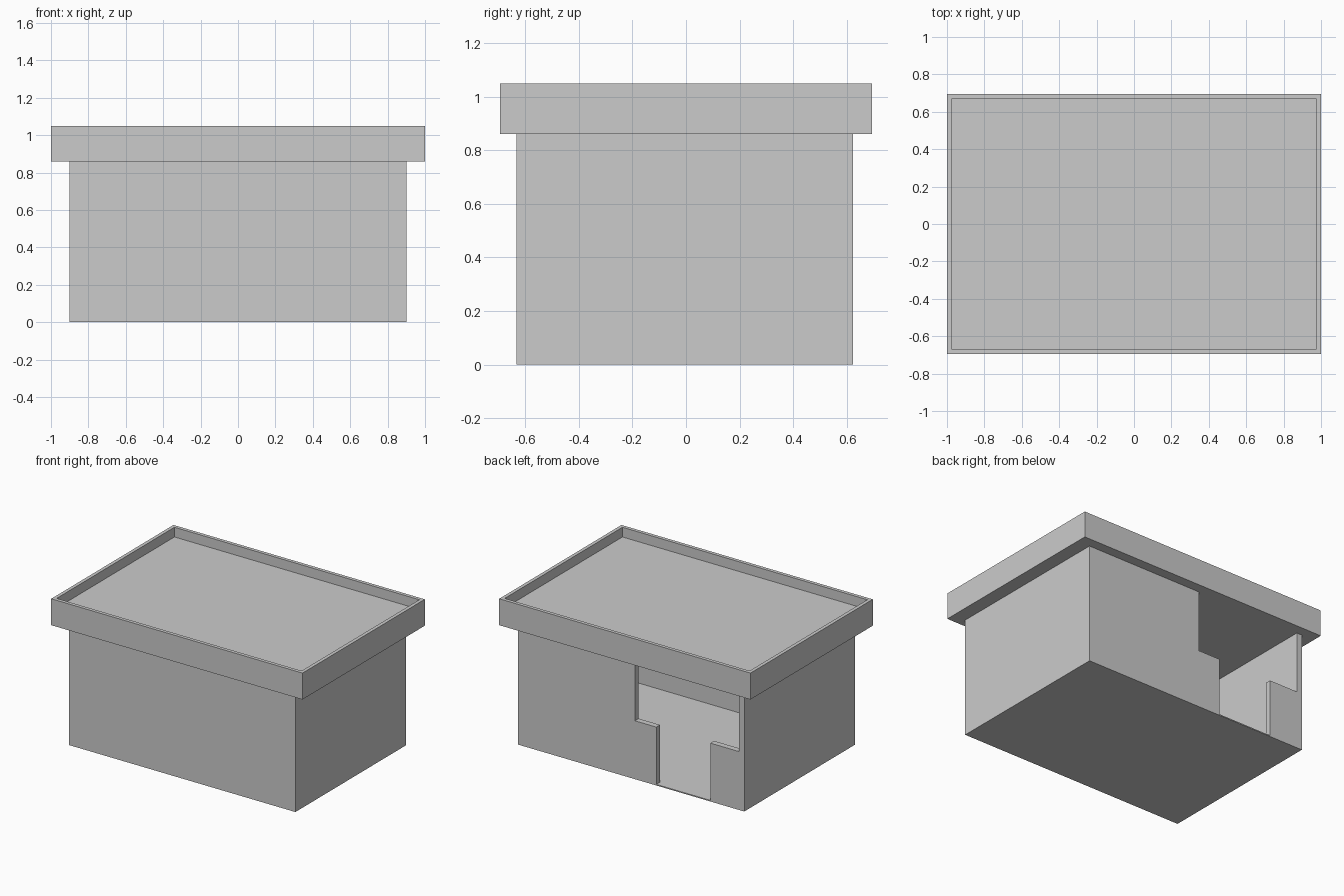
import bpy, bmesh
from mathutils import Vector

if "Cube" in bpy.data.objects:
    bpy.data.objects.remove(bpy.data.objects["Cube"])

X, Y0, Y1 = 0.9, -0.633, 0.623      # outer body extents
T = 0.042                           # wall thickness
FLOOR, WALL_TOP = 0.008, 0.86


def prism(name, points, offset):
    """Extrude a flat outline of 3D points along an offset."""
    bm = bmesh.new()
    face = bm.faces.new([bm.verts.new(p) for p in points])
    out = bmesh.ops.extrude_face_region(bm, geom=[face])
    verts = [v for v in out["geom"] if isinstance(v, bmesh.types.BMVert)]
    bmesh.ops.translate(bm, verts=verts, vec=Vector(offset))
    if face.is_valid is False or all(len(e.link_faces) < 2 for e in bm.edges):
        raise RuntimeError("open outline")
    # close the base if the extrusion removed it
    holes = [e for e in bm.edges if e.is_boundary]
    if holes:
        bmesh.ops.holes_fill(bm, edges=holes)
    bmesh.ops.recalc_face_normals(bm, faces=bm.faces[:])
    return finish(name, bm)


def finish(name, bm):
    mesh = bpy.data.meshes.new(name)
    bm.to_mesh(mesh)
    bm.free()
    obj = bpy.data.objects.new(name, mesh)
    bpy.context.collection.objects.link(obj)
    return obj


def flat(points, z):
    return [(x, y, z) for x, y in points]


def upright(points, y):
    return [(x, y, z) for x, z in points]


# Thin floor slab
prism("floor", flat([(-X, Y0), (X, Y0), (X, Y1), (-X, Y1)], 0), (0, 0, FLOOR))

# Front and side walls as one U-shaped footprint
prism("side_and_front_walls", flat([
    (-X, Y1), (-X, Y0), (X, Y0), (X, Y1),
    (X - T, Y1), (X - T, Y0 + T), (-X + T, Y0 + T), (-X + T, Y1)], FLOOR),
    (0, 0, WALL_TOP - FLOOR))

# Back wall with a stepped edge beside the doorway
prism("back_wall", upright([
    (X - T, FLOOR), (X - T, WALL_TOP), (-0.03, WALL_TOP), (-0.03, 0.42),
    (-0.2, 0.42), (-0.2, FLOOR)], Y1), (0, -T, 0))

# Low wall on the other side of the doorway
prism("low_wall", upright([
    (-0.63, FLOOR), (-0.63, 0.42), (-X + T, 0.42), (-X + T, FLOOR)], Y1),
    (0, -T, 0))

# Roof slab with a sunken top surrounded by a parapet
bm = bmesh.new()
bmesh.ops.create_cube(bm, size=1)
bmesh.ops.scale(bm, verts=bm.verts, vec=(2, 1.39, 0.19))
bmesh.ops.translate(bm, verts=bm.verts, vec=(0, 0, WALL_TOP + 0.095))
bm.normal_update()
top = max(bm.faces, key=lambda f: f.calc_center_median().z)
bmesh.ops.inset_region(bm, faces=[top], thickness=0.036)
top_out = bmesh.ops.extrude_discrete_faces(bm, faces=[top])["faces"][0]
bmesh.ops.translate(bm, verts=top_out.verts[:], vec=(0, 0, -0.07))
bmesh.ops.recalc_face_normals(bm, faces=bm.faces[:])
finish("roof", bm)
